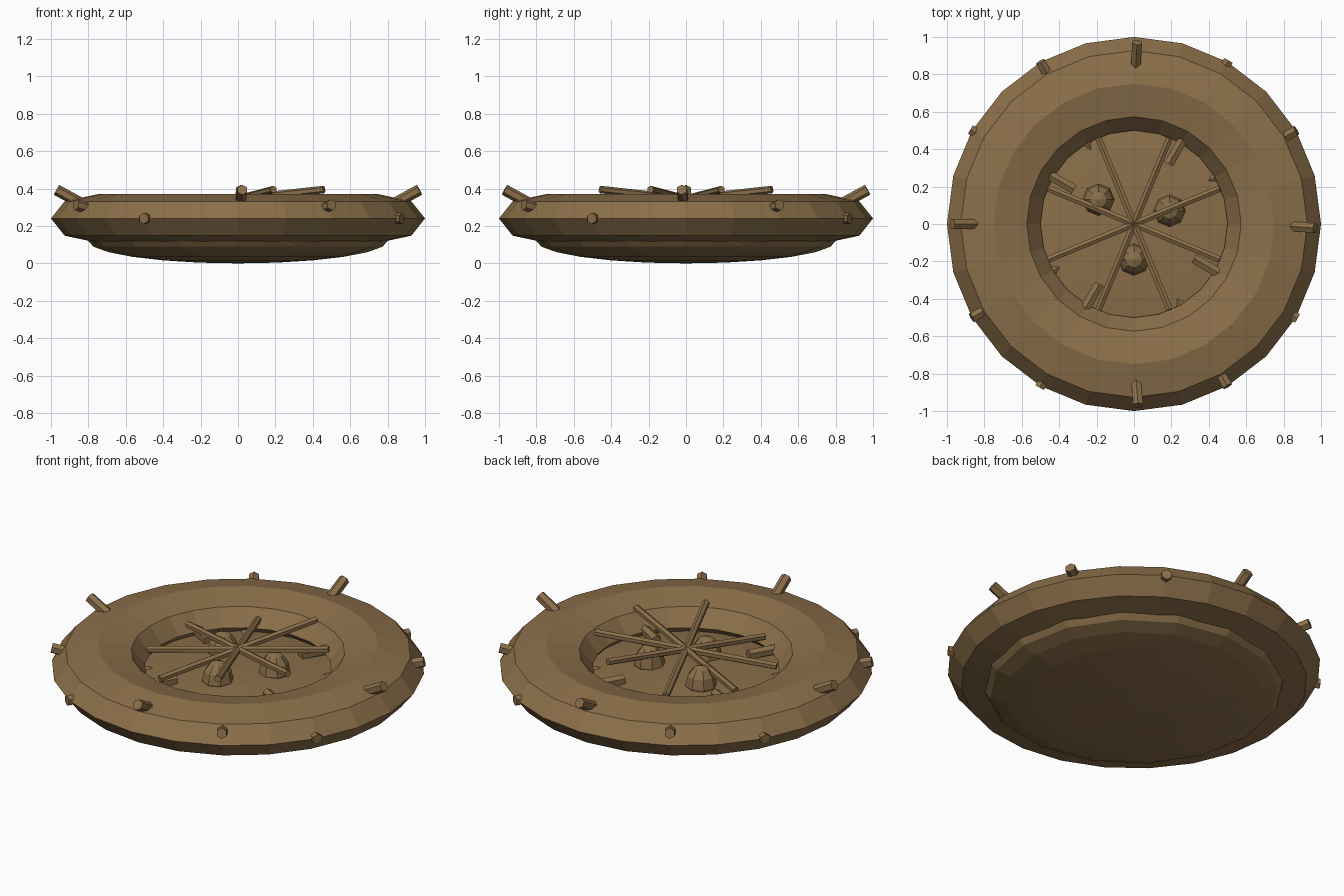
import bpy
from math import cos, sin, pi, radians
from mathutils import Vector

if "Cube" in bpy.data.objects:
    bpy.data.objects.remove(bpy.data.objects["Cube"], do_unlink=True)

brown = bpy.data.materials.new("twig_brown")
brown.use_nodes = True
COLOR = (0.26, 0.16, 0.068, 1)
brown.diffuse_color = COLOR
brown.node_tree.nodes["Principled BSDF"].inputs["Base Color"].default_value = COLOR


def finish(name, scale=(1, 1, 1)):
    obj = bpy.context.object
    obj.name = name
    obj.scale = scale
    obj.data.materials.append(brown)
    return obj


def ball(name, location, scale, segments, rings):
    bpy.ops.mesh.primitive_uv_sphere_add(segments=segments, ring_count=rings,
                                         radius=1, location=location)
    return finish(name, scale)


def stick(name, center, heading, tilt, length, radius):
    # Hexagonal rod pointing along a heading and tilted upward
    axis = Vector((cos(heading) * cos(tilt), sin(heading) * cos(tilt), sin(tilt)))
    bpy.ops.mesh.primitive_cylinder_add(
        vertices=6, radius=radius, depth=length, location=center,
        rotation=axis.to_track_quat('Z', 'Y').to_euler())
    return finish(name)


# Thick flattened rim
RIM_Z = 0.24
bpy.ops.mesh.primitive_torus_add(major_segments=24, minor_segments=8,
                                 major_radius=0.75, minor_radius=0.25,
                                 location=(0, 0, RIM_Z))
finish("nest_rim", (1, 1, 0.52))

# Flattened base that also forms the floor
ball("nest_base", (0, 0, 0.12), (0.8, 0.8, 0.12), 16, 12)

# Sticks poking through the rim in three repeating tilts
yaws = {0: -0.08, 3: -0.06, 9: 0.08}
for i in range(12):
    angle = radians(30 * i)
    center = (0.69 * cos(angle), 0.69 * sin(angle), RIM_Z)
    stick(f"rim_stick_{i + 1}", center, angle + yaws.get(i, 0),
          (0.5, 0.23, 0)[i % 3], 0.64, 0.03)

# Crossed twigs over the opening, each rising toward +x
for i in range(4):
    heading = radians(-67.5 + 45 * i)
    stick(f"cross_twig_{i + 1}", (0, 0, 0.345), heading, 0.1, 1.0, 0.02)

# Three eggs
for i, (x, y) in enumerate([(-0.19, 0.13), (0.19, 0.07), (0, -0.19)]):
    ball(f"egg_{i + 1}", (x, y, 0.24), (0.085, 0.085, 0.11), 8, 6)
